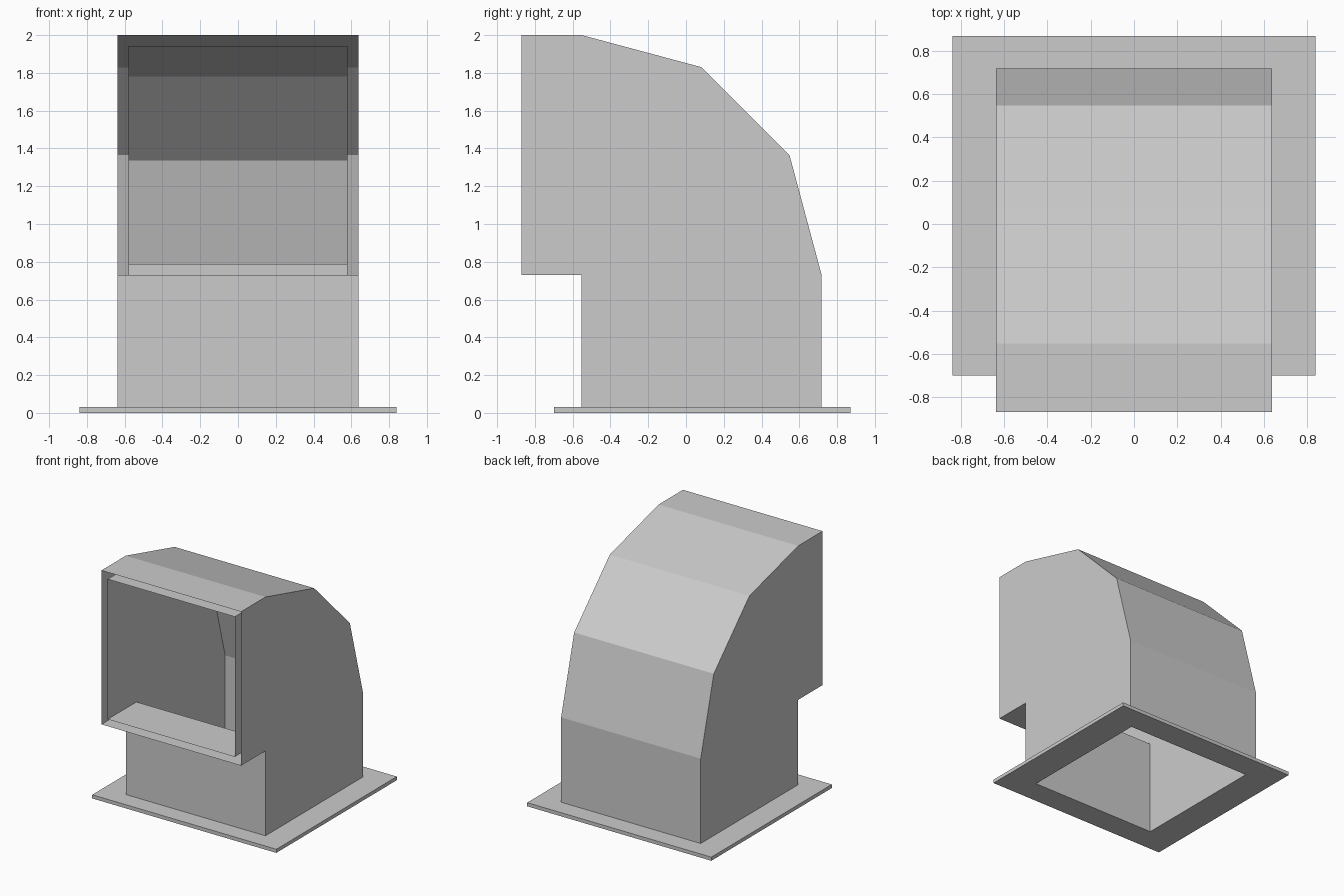
import bpy
import math

if "Cube" in bpy.data.objects:
    bpy.data.objects.remove(bpy.data.objects["Cube"])

FLANGE_Z = 0.03
WALL = 0.057
HALF = 0.637            # half width of the duct
CY, CZ, R = -0.552, 0.73, 1.27   # bend centre and outer radius
MOUTH_Y = -0.87


def make_object(name, verts, faces):
    mesh = bpy.data.meshes.new(name)
    mesh.from_pydata(verts, [], faces)
    mesh.update()
    ob = bpy.data.objects.new(name, mesh)
    bpy.context.collection.objects.link(ob)
    return ob


def duct_shell(name, inset, inward):
    """Elbow-shaped sheet, open at the mouth and at the base."""
    r, w = R - inset, HALF - inset
    prof = [(CY + r, FLANGE_Z)]
    for i in range(4):
        a = math.radians(30 * i)
        prof.append((CY + r * math.cos(a), CZ + r * math.sin(a)))
    mouth = len(prof)
    prof += [(MOUTH_Y, CZ + r), (MOUTH_Y, CZ + inset),
             (CY + inset, CZ + inset), (CY + inset, FLANGE_Z)]
    n = len(prof)
    verts = [(s * w, y, z) for s in (-1, 1) for y, z in prof]
    # side walls
    faces = [list(range(n, 2 * n)), list(range(n - 1, -1, -1))]
    # curved back, roof, mouth floor and front wall
    faces += [[i, i + 1, n + i + 1, n + i] for i in range(n - 1) if i != mouth]
    if inward:
        faces = [f[::-1] for f in faces]
    return make_object(name, verts, faces)


# Double-walled duct with an open gap at the mouth
duct_shell("outer_duct", 0, False)
duct_shell("inner_duct", WALL, True)

# Base flange: flat rectangular ring around the duct opening
def rect(x, y0, y1, z):
    return [(-x, y0, z), (x, y0, z), (x, y1, z), (-x, y1, z)]

hole = (HALF - WALL, CY + WALL, CY + R - WALL)
rim = (0.84, -0.70, 0.87)
verts = rect(*rim, 0) + rect(*rim, FLANGE_Z) + rect(*hole, FLANGE_Z) + rect(*hole, 0)
faces = []
for ring in range(4):
    a, b = ring * 4, (ring + 1) % 4 * 4
    for i in range(4):
        j = (i + 1) % 4
        faces.append([a + i, a + j, b + j, b + i])
make_object("base_flange", verts, faces)
